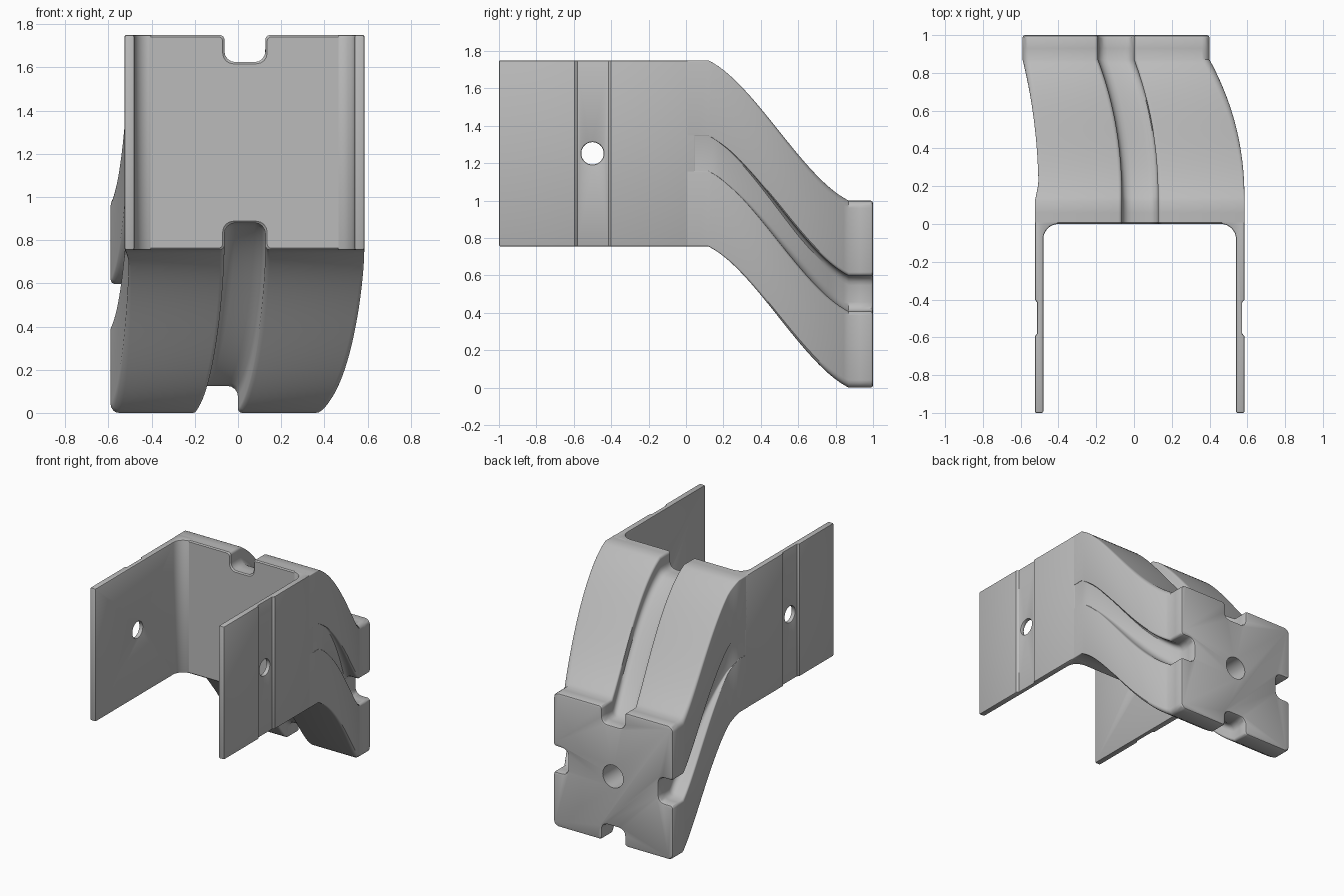
import bpy, bmesh, math
from mathutils import Vector, Matrix

if "Cube" in bpy.data.objects:
    bpy.data.objects.remove(bpy.data.objects["Cube"])

grey = bpy.data.materials.new("plain grey")
grey.use_nodes = True
COLOUR = (0.5, 0.5, 0.5, 1)
grey.diffuse_color = COLOUR
grey.node_tree.nodes["Principled BSDF"].inputs["Base Color"].default_value = COLOUR


def make_object(name, bm):
    bmesh.ops.recalc_face_normals(bm, faces=bm.faces)
    mesh = bpy.data.meshes.new(name)
    bm.to_mesh(mesh)
    bm.free()
    mesh.materials.append(grey)
    obj = bpy.data.objects.new(name, mesh)
    bpy.context.collection.objects.link(obj)
    return obj


def cutter(name, axis, centre, radius, length):
    bm = bmesh.new()
    turn = Matrix.Rotation(math.pi / 2, 4, axis)
    bmesh.ops.create_cone(bm, cap_ends=True, segments=40, radius1=radius, radius2=radius,
                          depth=length, matrix=Matrix.Translation(centre) @ turn)
    obj = make_object(name, bm)
    obj.hide_render = True
    obj.hide_set(True)
    return obj


def finish(obj, hole, bevel=0):
    cut = obj.modifiers.new("hole", "BOOLEAN")
    cut.object = hole
    cut.operation = "DIFFERENCE"
    cut.solver = "EXACT"
    if bevel:
        edge = obj.modifiers.new("edges", "BEVEL")
        edge.width = bevel
        edge.segments = 2
        edge.limit_method = "ANGLE"
        edge.angle_limit = math.radians(50)
    bpy.ops.object.select_all(action="DESELECT")
    obj.select_set(True)
    bpy.context.view_layer.objects.active = obj
    bpy.ops.object.convert(target="MESH")
    bpy.ops.object.shade_smooth_by_angle(angle=math.radians(32))


def rounded(corners, steps=5):
    # right-angled outline with each corner turned into an arc
    points = []
    for i, (x, z, r) in enumerate(corners):
        p = Vector((x, z))
        a = (Vector(corners[i - 1][:2]) - p).normalized()
        b = (Vector(corners[(i + 1) % len(corners)][:2]) - p).normalized()
        for k in range(steps):
            ang = math.pi / 2 * k / (steps - 1)
            points.append(p + r * (a + b) - r * (b * math.cos(ang) + a * math.sin(ang)))
    return points


def section(y, inset=0):
    # square section with a groove in each side; side grooves fade in
    t = min(max((y - 0.12) / 0.75, 0), 1)
    drop = 0.5 * t + 0.5 * t * t * (3 - 2 * t)
    shift = t ** 2.2
    left = -0.525 + 0.02 * min(t * 8, 1) - 0.085 * shift + inset
    right = 0.585 - 0.185 * shift - inset
    low, high = 0.755 * (1 - drop) + inset, 1.75 - 0.75 * drop - inset
    cx, cz = 0.032 - 0.127 * shift, 1.2525 - 0.75 * drop
    half = 0.095 + inset
    deep = 0.125
    side = max(0.002, 0.12 * min(max((y - 0.15) / 0.65, 0), 1))
    rim = 0.006 + 0.034 * t
    lip, floor = 0.02, 0.05
    s_lip, s_floor = min(lip, side * 0.3), min(floor, side * 0.6)
    return rounded([
        (left, low, rim),
        (cx - half, low, lip), (cx - half, low + deep, floor),
        (cx + half, low + deep, floor), (cx + half, low, lip),
        (right, low, rim),
        (right, cz - half, s_lip), (right - side, cz - half, s_floor),
        (right - side, cz + half, s_floor), (right, cz + half, s_lip),
        (right, high, rim),
        (cx + half, high, lip), (cx + half, high - deep, floor),
        (cx - half, high - deep, floor), (cx - half, high, lip),
        (left, high, rim),
        (left, cz + half, s_lip), (left + side, cz + half, s_floor),
        (left + side, cz - half, s_floor), (left, cz - half, s_lip)])


# Solid swept body, from the upright wall down to the back plate
stations = [(0, 0.008), (0.008, 0), (0.06, 0)]
stations += [(0.12 + 0.75 * i / 28, 0) for i in range(29)]
stations += [(0.93, 0), (0.988, 0), (0.996, 0.004), (1, 0.012)]
bm = bmesh.new()
rings = [[bm.verts.new((p.x, y, p.y)) for p in section(y, e)] for y, e in stations]
for r0, r1 in zip(rings, rings[1:]):
    for i in range(len(r0)):
        j = (i + 1) % len(r0)
        bm.faces.new((r0[i], r0[j], r1[j], r1[i]))
bm.faces.new(rings[0])
bm.faces.new(rings[-1])
bmesh.ops.dissolve_degenerate(bm, edges=bm.edges, dist=0.00001)
body = make_object("swept_body", bm)
finish(body, cutter("back_hole_cutter", "X", (-0.095, 0.9, 0.5), 0.085, 0.5))


# Side arms: plan outline with outer recess and inner fillet, raised upright
pin = cutter("arm_hole_cutter", "Y", (0, -0.5, 1.2525), 0.06, 2)
for name, outer, sign in (("right_arm", -0.525, 1), ("left_arm", 0.585, -1)):
    plan = [(0, 0.05), (0, -0.4), (0.012, -0.415), (0.012, -0.58), (0, -0.595),
            (0, -1), (0.045, -1)]
    for k in range(9):
        a = math.pi / 2 * k / 8
        plan.append((0.125 - 0.08 * math.cos(a), -0.08 + 0.08 * math.sin(a)))
    plan.append((0.125, 0.05))
    bm = bmesh.new()
    face = bm.faces.new([bm.verts.new((outer + sign * x, y, 0.755)) for x, y in plan])
    up = bmesh.ops.extrude_face_region(bm, geom=[face])
    bmesh.ops.translate(bm, vec=(0, 0, 0.995),
                        verts=[v for v in up["geom"] if isinstance(v, bmesh.types.BMVert)])
    finish(make_object(name, bm), pin, 0.008)
